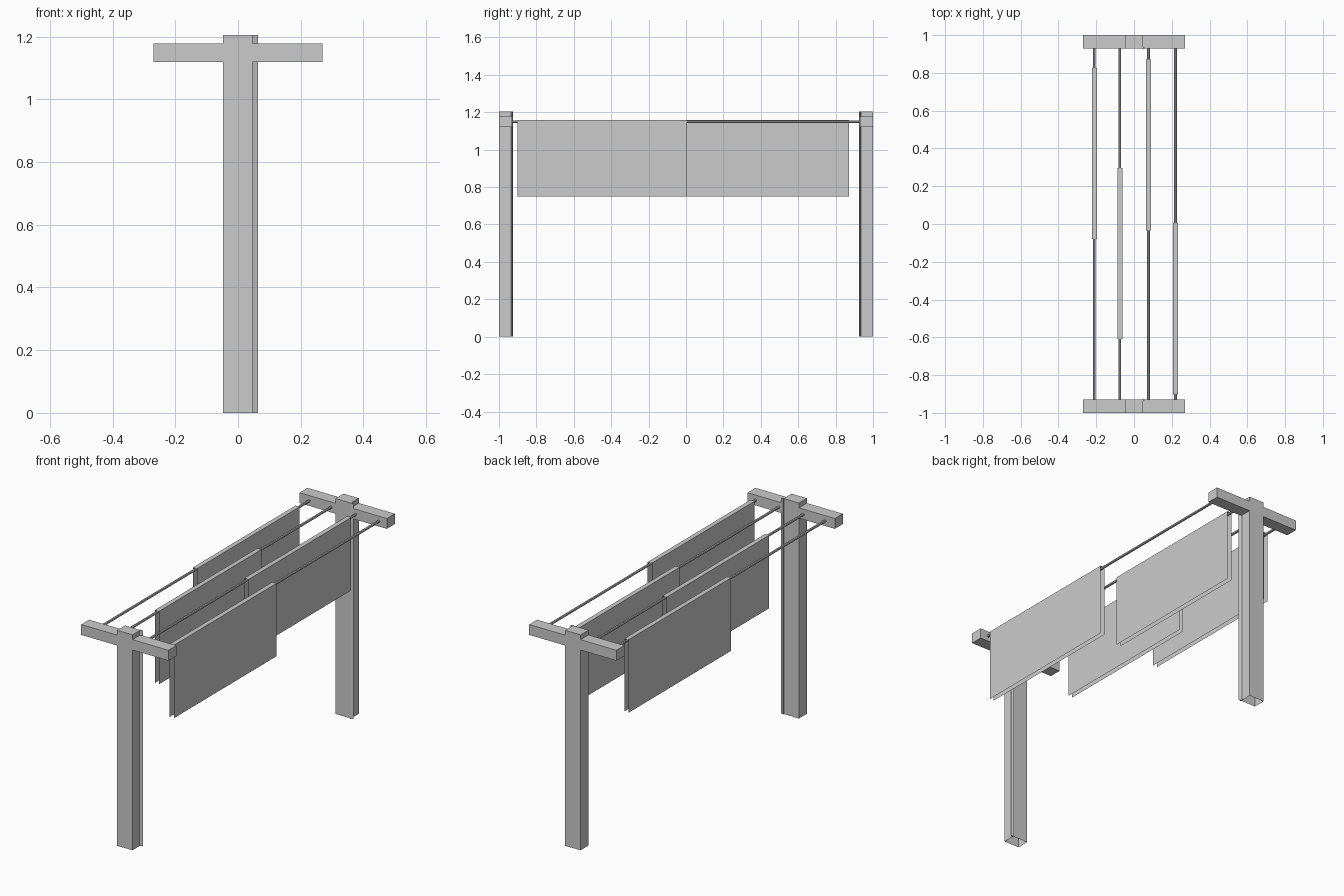
import bpy
import bmesh
from mathutils import Matrix, Vector

cube = bpy.data.objects.get("Cube")
if cube:
    bpy.data.objects.remove(cube, do_unlink=True)

grey = bpy.data.materials.new("plain_grey")
grey.use_nodes = True
COLOUR = (0.6, 0.6, 0.6, 1)
grey.diffuse_color = COLOUR
grey.node_tree.nodes["Principled BSDF"].inputs["Base Color"].default_value = COLOUR


def finish(name, bm):
    mesh = bpy.data.meshes.new(name)
    bm.to_mesh(mesh)
    bm.free()
    mesh.materials.append(grey)
    obj = bpy.data.objects.new(name, mesh)
    bpy.context.collection.objects.link(obj)
    return obj


def box(name, low, high, is_open=lambda normal: False):
    """Box between two corners, leaving out the faces chosen by is_open."""
    low, high = Vector(low), Vector(high)
    bm = bmesh.new()
    bmesh.ops.create_cube(bm, size=1, matrix=Matrix.Translation((low + high) / 2)
                          @ Matrix.Diagonal((*(high - low), 1)))
    bm.normal_update()
    gone = [f for f in bm.faces if is_open(f.normal)]
    bmesh.ops.delete(bm, geom=gone, context='FACES')
    return finish(name, bm)


def prism(name, outline, height):
    """Upright prism from a plan outline."""
    bm = bmesh.new()
    base = bm.faces.new([bm.verts.new((x, y, 0)) for x, y in outline])
    top = bmesh.ops.extrude_face_region(bm, geom=[base])["geom"]
    moved = [v for v in top if isinstance(v, bmesh.types.BMVert)]
    bmesh.ops.translate(bm, verts=moved, vec=(0, 0, height))
    bmesh.ops.recalc_face_normals(bm, faces=bm.faces)
    return finish(name, bm)


# End frames: hollow post, edge strip and cross arm
for side, s in (("front", -1), ("back", 1)):
    near, far = sorted((s, s * 0.93))
    box(side + "_post", (-0.048, near, 0), (0.047, far, 1.205),
        lambda n: n.z < -0.5)
    prism(side + "_post_strip",
          [(0.046, s * 0.937), (0.063, s * 0.93), (0.046, s * 0.925)], 1.205)
    box(side + "_cross_arm", (-0.27, near, 1.12), (0.27, far, 1.178))

# Lines, each with a sheet folded over it: x position and sheet start
LINES = [(-0.21, -0.08), (-0.075, -0.61), (0.077, -0.035), (0.22, -0.9)]
for i, (x, start) in enumerate(LINES, 1):
    bm = bmesh.new()
    place = Matrix.Translation((x, 0, 1.149)) @ Matrix.Rotation(1.5708, 4, 'X')
    bmesh.ops.create_cone(bm, cap_ends=True, segments=8, radius1=0.007,
                          radius2=0.007, depth=1.87, matrix=place)
    finish(f"line_{i}", bm)
    box(f"hanging_sheet_{i}", (x - 0.013, start, 0.75),
        (x + 0.013, start + 0.906, 1.158),
        lambda n: n.z < -0.5 or abs(n.y) > 0.5)
